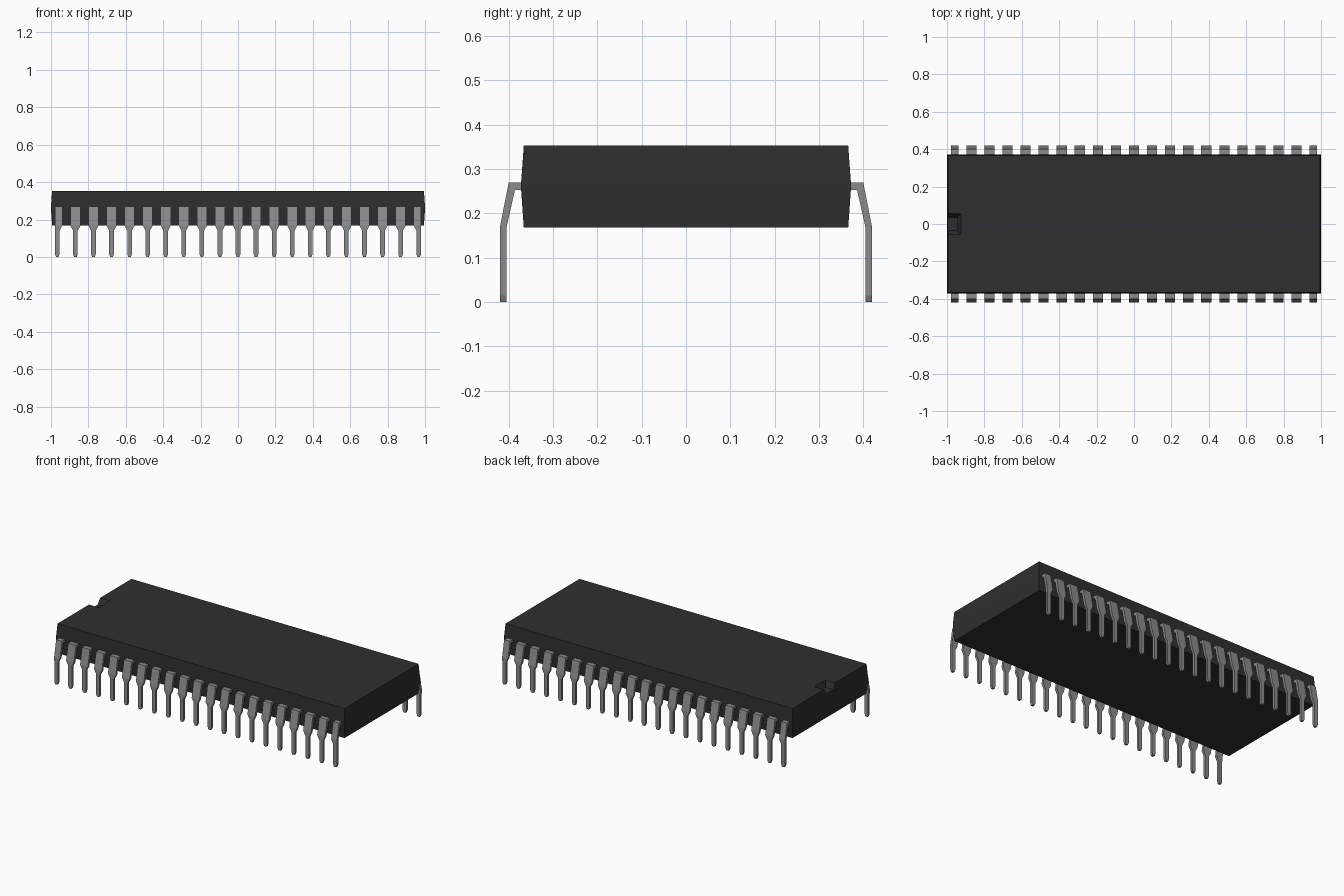
import bpy, bmesh, math

cube = bpy.data.objects.get("Cube")
if cube:
    bpy.data.objects.remove(cube, do_unlink=True)


def material(name, rgb, rough):
    m = bpy.data.materials.new(name)
    m.use_nodes = True
    m.diffuse_color = (*rgb, 1)
    bsdf = m.node_tree.nodes["Principled BSDF"]
    bsdf.inputs["Base Color"].default_value = (*rgb, 1)
    bsdf.inputs["Roughness"].default_value = rough
    return m


black = material("black plastic", (0.028, 0.028, 0.028), 0.6)
grey = material("grey metal", (0.26, 0.26, 0.26), 0.5)


def loft(name, rings, mat):
    """Closed mesh skinned through a list of four-cornered rings."""
    bm = bmesh.new()
    loops = [[bm.verts.new(p) for p in ring] for ring in rings]
    for a, b in zip(loops, loops[1:]):
        for i in range(4):
            j = (i + 1) % 4
            bm.faces.new((a[i], a[j], b[j], b[i]))
    bm.faces.new(loops[0][::-1])
    bm.faces.new(loops[-1])
    bmesh.ops.recalc_face_normals(bm, faces=bm.faces)
    mesh = bpy.data.meshes.new(name)
    bm.to_mesh(mesh)
    bm.free()
    mesh.materials.append(mat)
    return mesh


def place(name, mesh, x=0.0, turn=0.0):
    ob = bpy.data.objects.new(name, mesh)
    ob.location.x = x
    ob.rotation_euler.z = turn
    bpy.context.collection.objects.link(ob)
    return ob


def rect(x0, x1, y, z):
    return [(x0, -y, z), (x1, -y, z), (x1, y, z), (x0, y, z)]


# Package body, slightly wider at the seam where the pins leave it
body = place("chip_body", loft("chip_body", [
    rect(-0.994, 0.994, 0.366, 0.168),
    rect(-1.0, 1.0, 0.372, 0.253),
    rect(-1.0, 1.0, 0.372, 0.27),
    rect(-0.994, 0.994, 0.366, 0.353)], black))

# Orientation notch with sloped walls, cut into the right end
cutter = place("notch_cutter", loft("notch_cutter", [
    rect(-1.05, -0.943, 0.036, 0.318),
    rect(-1.05, -0.926, 0.055, 0.353),
    rect(-1.05, -0.926, 0.055, 0.40)], black))
cutter.hide_render = True
cut = body.modifiers.new("notch", "BOOLEAN")
cut.operation = "DIFFERENCE"
cut.solver = "EXACT"
cut.object = cutter
bpy.context.view_layer.objects.active = body
bpy.ops.object.modifier_apply(modifier=cut.name)
bpy.data.objects.remove(cutter, do_unlink=True)

# Pin stations: outer y, z, inner y, z, half width
STATIONS = [
    (0.360, 0.270, 0.360, 0.253, 0.027),
    (0.400, 0.270, 0.386, 0.253, 0.027),
    (0.420, 0.168, 0.405, 0.168, 0.027),
    (0.420, 0.140, 0.405, 0.140, 0.0125),
    (0.420, 0.015, 0.405, 0.015, 0.0125),
    (0.420, 0.000, 0.405, 0.000, 0.007),
]


def pin_mesh(name, low, high):
    """Bent pin; low and high limit the shoulder on each side."""
    rings = []
    for yo, zo, yi, zi, w in STATIONS:
        a, b = -min(w, low), min(w, high)
        rings.append([(a, yo, zo), (b, yo, zo), (b, yi, zi), (a, yi, zi)])
    return loft(name, rings, grey)


WIDE, NARROW = 0.027, 0.0135
middle = pin_mesh("pin", WIDE, WIDE)
end_low = pin_mesh("end_pin_low", NARROW, WIDE)
end_high = pin_mesh("end_pin_high", WIDE, NARROW)

# Two rows of pins; the end pins lack their outer shoulder
COUNT, PITCH = 21, 0.0966
for side, turn in (("back", 0.0), ("front", math.pi)):
    for i in range(COUNT):
        x = (i - (COUNT - 1) / 2) * PITCH
        mesh = end_low if i == 0 else end_high if i == COUNT - 1 else middle
        place(f"{side}_pin_{i + 1}", mesh, -x if turn else x, turn)
